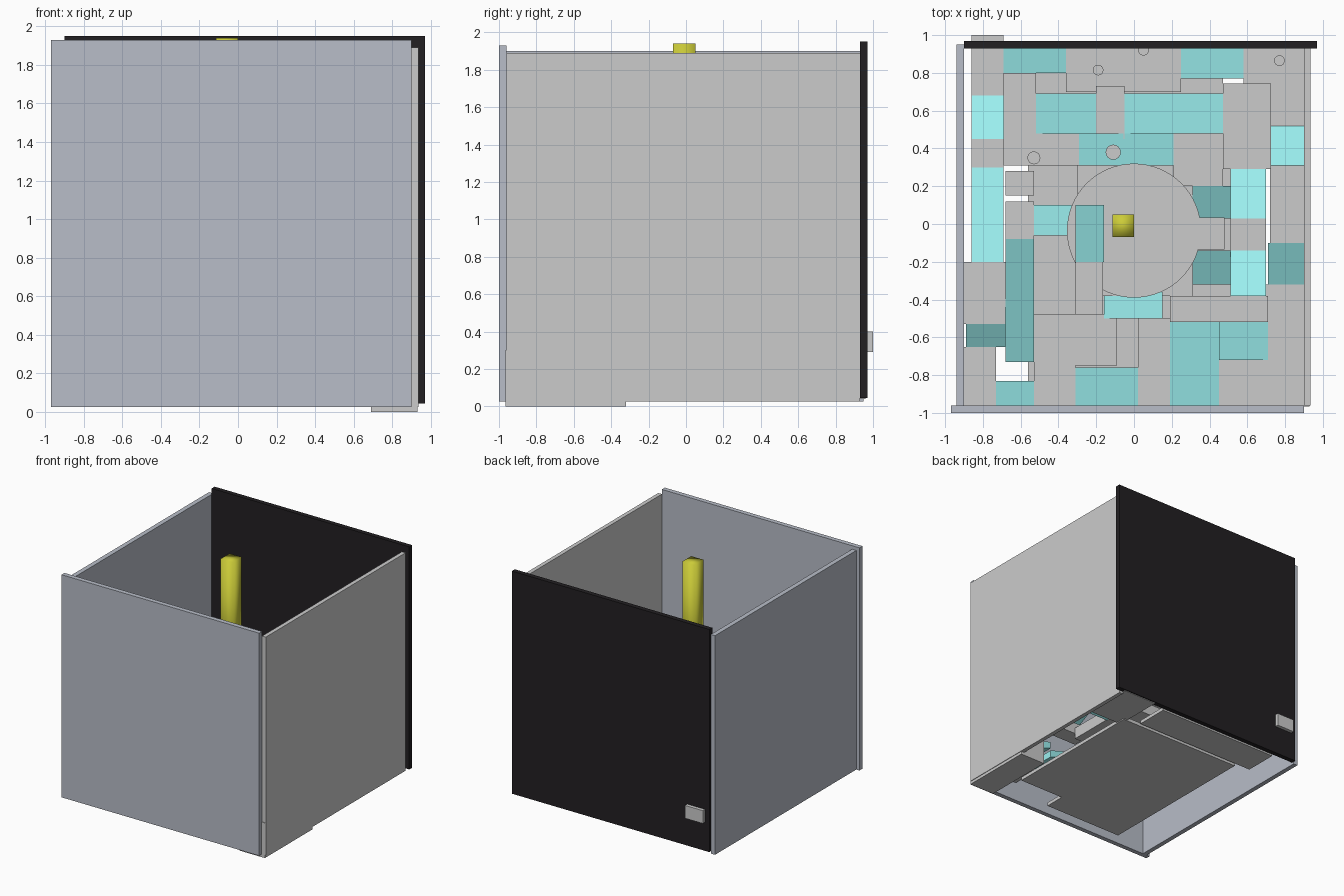
import bpy, math


def material(name, rgb):
    m = bpy.data.materials.new(name)
    m.diffuse_color = (*rgb, 1)
    return m


SLATE = material("slate", (0.48, 0.51, 0.58))
BLACK = material("black", (0.016, 0.014, 0.016))
CYAN = material("cyan", (0.33, 0.87, 0.87))
YELLOW = material("yellow", (0.60, 0.60, 0.04))

QUADS = [(3, 2, 1, 0), (4, 5, 6, 7), (0, 1, 5, 4),
         (1, 2, 6, 5), (2, 3, 7, 6), (3, 0, 4, 7)]


def solid(name, verts, mat=None):
    me = bpy.data.meshes.new(name)
    me.from_pydata(verts, [], QUADS)
    ob = bpy.data.objects.new(name, me)
    bpy.context.collection.objects.link(ob)
    if mat:
        me.materials.append(mat)
    return ob


def box(name, x0, x1, y0, y1, z0, z1, mat=None):
    foot = [(x0, y0), (x1, y0), (x1, y1), (x0, y1)]
    return solid(name, [(x, y, z) for z in (z0, z1) for x, y in foot], mat)


def ramp(name, axis, x0, x1, y0, y1, za, zb, thick=0.06):
    """Sloped slab: top height za at the low end of the axis, zb at the high end."""
    foot = [(x0, y0), (x1, y0), (x1, y1), (x0, y1)]
    top = (za, zb, zb, za) if axis == "x" else (za, za, zb, zb)
    verts = [(x, y, z - t) for t in (thick, 0) for (x, y), z in zip(foot, top)]
    return solid(name, verts, CYAN)


def disc(name, x, y, r, z0, z1, sides):
    bpy.ops.mesh.primitive_cylinder_add(vertices=sides, radius=r, depth=z1 - z0,
                                        location=(x, y, (z0 + z1) / 2))
    ob = bpy.context.object
    ob.name = name
    bpy.ops.object.shade_smooth_by_angle(angle=math.radians(30))
    return ob


# Outer walls, each staggered at the corners
box("front_wall", -0.97, 0.90, -1.0, -0.96, 0.025, 1.93, SLATE)
box("right_wall", 0.90, 0.935, -0.96, 0.93, 0.025, 1.89)
box("back_wall", -0.90, 0.97, 0.93, 0.97, 0.045, 1.95, BLACK)
box("left_wall", -0.94, -0.90, -0.96, 0.95, 0.025, 1.90, SLATE)

# Floor plates seen from below
box("base_floor", -0.56, 0.62, -0.69, 0.61, 0.03, 0.06)
box("base_floor_front", -0.56, 0.19, -0.87, -0.69, 0.03, 0.06)
box("base_floor_back", -0.69, 0.47, 0.64, 0.93, 0.03, 0.06)

# Lower loop of platforms around the walls
for name, *b in [
    ("front_right_block", 0.69, 0.93, -0.965, -0.32, 0, 0.30),
    ("front_ledge", 0.45, 0.69, -0.96, -0.72, 0.19, 0.30),
    ("front_middle_step", 0.02, 0.19, -0.96, -0.50, 0.27, 0.38),
    ("front_left_step", -0.53, -0.31, -0.96, -0.50, 0.37, 0.48),
    ("front_left_corner", -0.90, -0.73, -0.96, -0.65, 0.44, 0.55),
    ("left_landing", -0.90, -0.68, -0.53, -0.20, 0.51, 0.62),
    ("left_back_landing", -0.86, -0.69, 0.30, 0.45, 0.39, 0.50),
    ("back_left_block", -0.86, -0.69, 0.68, 1.00, 0.29, 0.40),
    ("right_landing", 0.72, 0.90, -0.10, 0.31, 0.29, 0.40),
    ("back_right_corner", 0.58, 0.90, 0.52, 0.96, 0.04, 0.20),
    ("back_middle_block", -0.36, 0.25, 0.70, 0.965, 0.06, 0.28),
]:
    box(name, *b)

for name, *r in [
    ("right_ramp_up", "y", 0.71, 0.90, -0.32, -0.10, 0.30, 0.40),
    ("right_ramp_down", "y", 0.72, 0.90, 0.31, 0.52, 0.40, 0.20),
    ("back_right_ramp", "x", 0.25, 0.58, 0.77, 0.968, 0.28, 0.20),
    ("back_left_ramp", "x", -0.69, -0.36, 0.80, 0.96, 0.40, 0.28),
    ("left_back_ramp", "y", -0.86, -0.69, 0.45, 0.68, 0.50, 0.40),
    ("left_long_ramp", "y", -0.86, -0.69, -0.20, 0.30, 0.62, 0.50),
    ("left_front_ramp", "y", -0.89, -0.68, -0.65, -0.53, 0.55, 0.62),
    ("front_left_ramp", "x", -0.73, -0.53, -0.96, -0.83, 0.55, 0.48),
    ("front_middle_ramp", "x", -0.31, 0.02, -0.96, -0.76, 0.48, 0.38),
    ("front_right_ramp", "x", 0.19, 0.45, -0.96, -0.52, 0.38, 0.30),
    ("inner_front_ramp", "x", 0.45, 0.71, -0.72, -0.52, 0.38, 0.30),
]:
    ramp(name, *r)

# Middle level platforms
for name, *b in [
    ("back_inner_block", 0.47, 0.725, 0.29, 0.745, 0.44, 0.55),
    ("right_inner_step", 0.51, 0.70, -0.14, 0.03, 0.54, 0.65),
    ("front_inner_step", 0.19, 0.71, -0.52, -0.38, 0.45, 0.56),
    ("back_bridge_step", -0.20, -0.05, 0.45, 0.73, 0.50, 0.61),
    ("back_left_deck", -0.69, -0.52, 0.31, 0.80, 0.57, 0.68),
    ("back_middle_deck", -0.52, -0.29, 0.31, 0.48, 0.57, 0.68),
    ("back_right_deck", 0.21, 0.47, 0.20, 0.48, 0.42, 0.53),
    ("left_small_step", -0.68, -0.53, 0.15, 0.28, 0.48, 0.55),
    ("left_inner_deck", -0.68, -0.53, -0.08, 0.12, 0.64, 0.75),
    ("inner_left_floor", -0.53, -0.31, -0.48, -0.06, 0.40, 0.50),
    ("front_inner_deck", -0.53, -0.09, -0.75, -0.48, 0.37, 0.48),
    ("center_core", -0.30, 0.31, -0.38, 0.31, 0.40, 0.50),
]:
    box(name, *b)

for name, *r in [
    ("right_inner_ramp_back", "y", 0.51, 0.70, 0.03, 0.29, 0.65, 0.55),
    ("right_inner_ramp_front", "y", 0.51, 0.70, -0.38, -0.14, 0.75, 0.65),
    ("back_bridge_ramp_right", "x", -0.05, 0.47, 0.48, 0.69, 0.61, 0.55),
    ("back_bridge_ramp_left", "x", -0.52, -0.20, 0.48, 0.69, 0.68, 0.61),
    ("back_inner_ramp", "x", -0.29, 0.21, 0.31, 0.48, 0.68, 0.53),
    ("left_inner_long_ramp", "y", -0.68, -0.53, -0.73, -0.08, 0.50, 0.75),
    ("left_inner_ramp", "x", -0.53, -0.33, -0.06, 0.10, 0.75, 0.84),
    ("center_ramp_front", "y", 0.31, 0.51, -0.32, -0.14, 0.56, 0.65),
    ("center_ramp_back", "y", 0.31, 0.51, 0.03, 0.20, 0.45, 0.53),
    ("front_center_ramp", "x", -0.16, 0.15, -0.50, -0.36, 0.48, 0.56),
]:
    ramp(name, *r)

# Central disc with its landing bar and the walkway that climbs over it
disc("center_disc", 0.0, -0.035, 0.355, 0.75, 0.85, 64)
box("disc_landing_bar", 0.30, 0.48, -0.135, 0.035, 0.75, 0.85)
box("walkway", -0.31, -0.165, -0.48, -0.20, 0.78, 0.88)
ramp("walkway_ramp", "y", -0.31, -0.16, -0.20, 0.10, 0.88, 0.96)

# Small round posts scattered on the platforms
for x, y, z, r in [(-0.19, 0.815, 0.28, 0.028), (0.05, 0.92, 0.28, 0.028),
                   (0.77, 0.865, 0.20, 0.028), (-0.53, 0.35, 0.68, 0.034),
                   (-0.11, 0.38, 0.60, 0.04)]:
    disc("round_post", x, y, r, z, z + 0.12, 24)

# Tall square pillar with smooth shading
pillar = box("pillar", -0.115, 0.0, -0.07, 0.05, 0.85, 1.94, YELLOW)
for p in pillar.data.polygons:
    p.use_smooth = True
